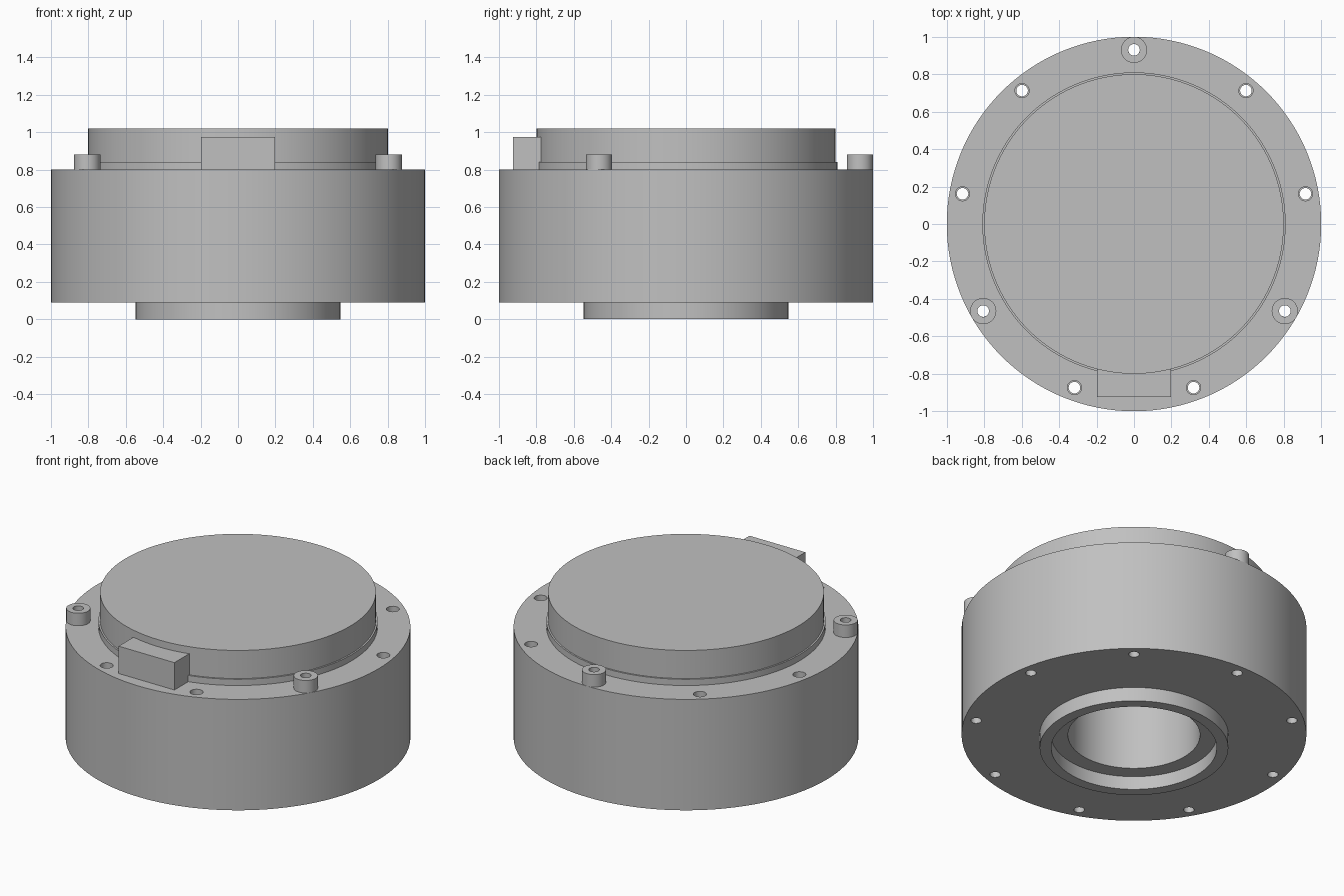
import bpy
import bmesh
import math
from mathutils import Matrix, Vector

cube = bpy.data.objects.get("Cube")
if cube:
    bpy.data.objects.remove(cube, do_unlink=True)

GREY = (0.53, 0.53, 0.53, 1.0)
metal = bpy.data.materials.new("plain_grey_metal")
metal.use_nodes = True
metal.diffuse_color = GREY
metal.node_tree.nodes["Principled BSDF"].inputs["Base Color"].default_value = GREY

BASE, DECK = 0.09, 0.80      # underside and top of the main drum
BOLT_R = 0.93                # bolt circle radius


def add_object(name, bm):
    bmesh.ops.recalc_face_normals(bm, faces=bm.faces)
    mesh = bpy.data.meshes.new(name)
    bm.to_mesh(mesh)
    bm.free()
    mesh.materials.append(metal)
    obj = bpy.data.objects.new(name, mesh)
    bpy.context.collection.objects.link(obj)
    return obj


def activate(obj):
    bpy.ops.object.select_all(action="DESELECT")
    obj.select_set(True)
    bpy.context.view_layer.objects.active = obj


def smooth(obj):
    activate(obj)
    bpy.ops.object.shade_smooth_by_angle(angle=math.radians(30))


def lathe(name, profile, steps=96, centre=(0, 0, 0)):
    """Spin a closed (radius, z) outline around the vertical axis."""
    bm = bmesh.new()
    verts = [bm.verts.new((r, 0, z)) for r, z in profile]
    edges = [bm.edges.new((v, verts[i - 1])) for i, v in enumerate(verts)]
    bmesh.ops.spin(bm, geom=verts + edges, cent=(0, 0, 0), axis=(0, 0, 1),
                   angle=math.tau, steps=steps, use_duplicate=False)
    bmesh.ops.remove_doubles(bm, verts=bm.verts, dist=1e-4)
    bmesh.ops.translate(bm, verts=bm.verts, vec=centre)
    return add_object(name, bm)


def add_cylinder(bm, radius, low, high, x=0, y=0, sides=96):
    bmesh.ops.create_cone(bm, cap_ends=True, segments=sides, radius1=radius,
                          radius2=radius, depth=high - low,
                          matrix=Matrix.Translation((x, y, (low + high) / 2)))


def disc(name, radius, low, high):
    bm = bmesh.new()
    add_cylinder(bm, radius, low, high)
    obj = add_object(name, bm)
    smooth(obj)
    return obj


# Nine evenly spaced bolt positions, every third one carries a standoff
angles = [math.radians(90 + 40 * i) for i in range(9)]
bolts = [Vector((math.cos(a), math.sin(a), 0)) * BOLT_R for a in angles]

# Drum with lower boss, stepped recess and central bore
drum = lathe("drum_housing", [
    (0.383, DECK), (0.383, 0.085), (0.48, 0.085), (0.48, 0),
    (0.547, 0), (0.547, BASE), (1, BASE), (1, DECK)], steps=128)

# Bolt holes: narrow all through, wider at the top where no standoff sits
bm = bmesh.new()
for i, p in enumerate(bolts):
    if i % 3 == 0:
        add_cylinder(bm, 0.031, 0, 1, p.x, p.y, 24)
    else:
        add_cylinder(bm, 0.031, 0, 0.6, p.x, p.y, 24)
        add_cylinder(bm, 0.038, 0.55, 1, p.x, p.y, 24)
cutter = add_object("bolt_hole_cutter", bm)
cutter.hide_render = True

cut = drum.modifiers.new("bolt_holes", "BOOLEAN")
cut.operation = "DIFFERENCE"
cut.solver = "EXACT"
cut.use_self = True
cut.object = cutter
activate(drum)
bpy.ops.object.modifier_apply(modifier=cut.name)
bpy.data.objects.remove(cutter, do_unlink=True)
smooth(drum)

# Top cover and the thin collar at its foot
disc("top_cover", 0.80, DECK, 1.02)
disc("cover_collar", 0.81, DECK, 0.84)

# Hollow standoffs on the rim
for n, p in enumerate(bolts[::3], 1):
    smooth(lathe(f"standoff_{n}", [
        (0.031, DECK), (0.07, DECK), (0.07, 0.88), (0.031, 0.88)],
        steps=32, centre=p))

# Connector block on the front
bm = bmesh.new()
bmesh.ops.create_cube(bm, size=1, matrix=Matrix.Translation((0, -0.85, 0.8875))
                      @ Matrix.Diagonal((0.395, 0.15, 0.175, 1)))
add_object("connector_block", bm)
